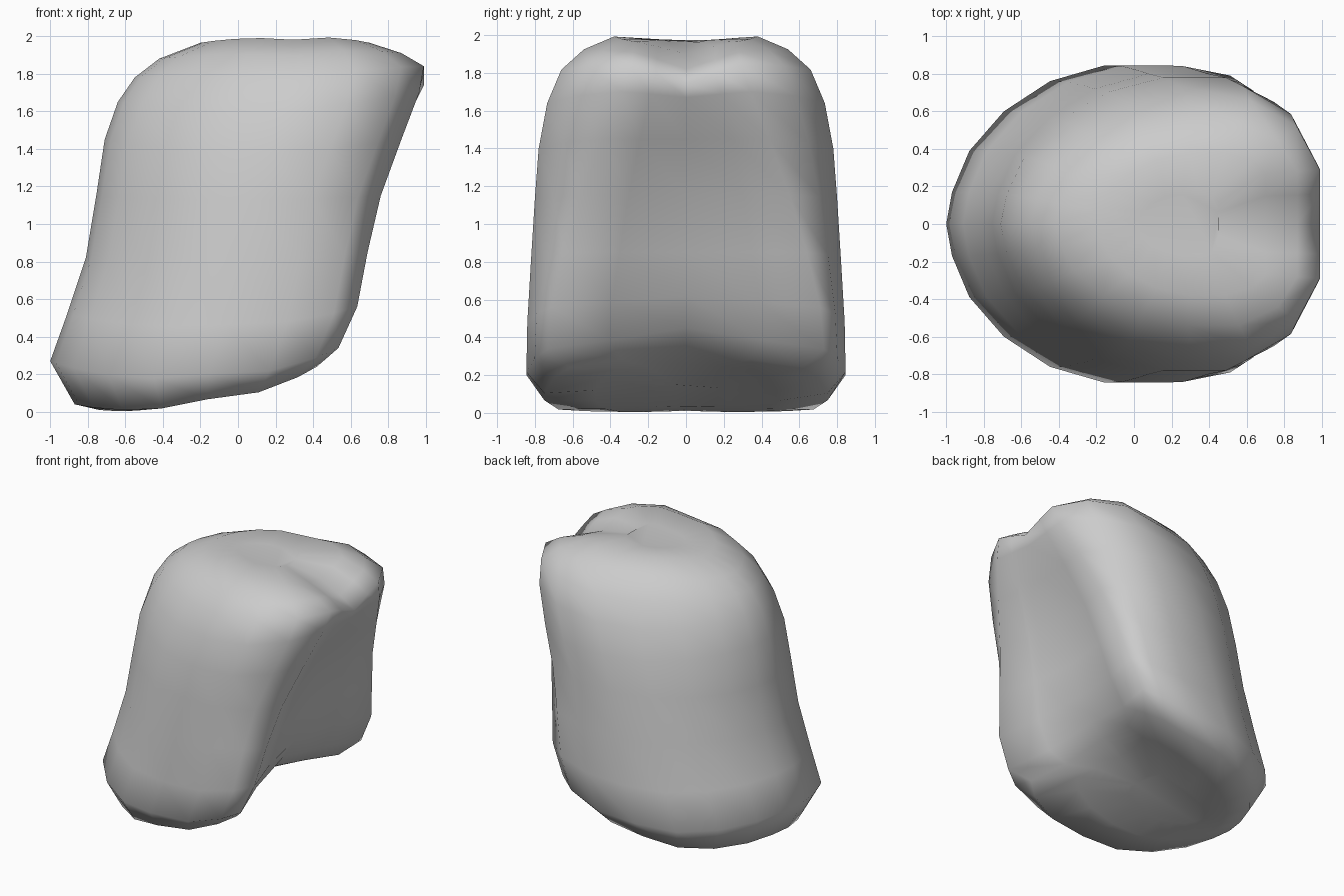
import bpy, bmesh

# Half outline of a cross-section: (fraction left to right, share of half width)
SIDE = [(0, 0), (.02, .2), (.08, .46), (.2, .71), (.36, .90), (.55, 1), (.76, 1)]

# Rings from bottom to top: left x, left z, middle z, right x, right z,
# half width, face half width, face edge z lift, face recess depth
RINGS = [
    (-.60, .03, .06, -.05, .15, .22, .12, .00, .02),
    (-.74, .01, .05, .22, .26, .48, .36, -.03, .08),
    (-.87, .04, .05, .42, .35, .75, .62, -.11, .13),
    (-1.0, .27, .19, .535, .45, .845, .73, -.11, .15),
    (-.91, .52, .46, .635, .62, .84, .71, -.06, .14),
    (-.81, .82, .80, .69, .85, .82, .64, .00, .12),
    (-.755, 1.15, 1.13, .76, 1.15, .80, .55, .00, .09),
    (-.71, 1.45, 1.38, .87, 1.45, .78, .44, .00, .05),
    (-.64, 1.65, 1.60, .965, 1.67, .735, .34, .03, .01),
    (-.55, 1.78, 1.77, .99, 1.74, .66, .29, .10, .0),
    (-.42, 1.88, 1.90, .87, 1.82, .54, .28, .09, .0),
    (-.20, 1.965, 1.985, .70, 1.90, .38, .27, .065, .0),
    (.02, 1.975, 1.965, .45, 1.945, .16, .12, .03, .0),
]


def ring_points(xl, zl, zm, xr, zr, w, e, lift, recess):
    def point(u, y, dz=0, dx=0):
        z = zl * (1 - u) * (1 - 2 * u) + zm * 4 * u * (1 - u) + zr * u * (2 * u - 1)
        return (xl + (xr - xl) * u + dx, y, z + dz)
    half = [point(u, w * y, lift * .6 if u > .7 else 0) for u, y in SIDE]
    half += [point(.92, .62 * w + .38 * e, lift * .9), point(1, e, lift),
             point(1, e * .55, lift * .6, -recess * .65), point(1, 0, 0, -recess)]
    return half + [(x, -y, z) for x, y, z in half[-2:0:-1]]


# Body: skin the rings and close both ends
bm = bmesh.new()
rings = [[bm.verts.new(p) for p in ring_points(*r)] for r in RINGS]
n = len(rings[0])
for a, b in zip(rings, rings[1:]):
    for i in range(n):
        j = (i + 1) % n
        bm.faces.new((a[i], a[j], b[j], b[i]))
for ring in (rings[0], rings[-1]):
    bm.faces.new(ring)
bmesh.ops.recalc_face_normals(bm, faces=bm.faces)
for f in bm.faces:
    f.smooth = True
mesh = bpy.data.meshes.new("rounded_block")
bm.to_mesh(mesh)
bm.free()
body = bpy.data.objects.new("rounded_block", mesh)
bpy.context.collection.objects.link(body)
